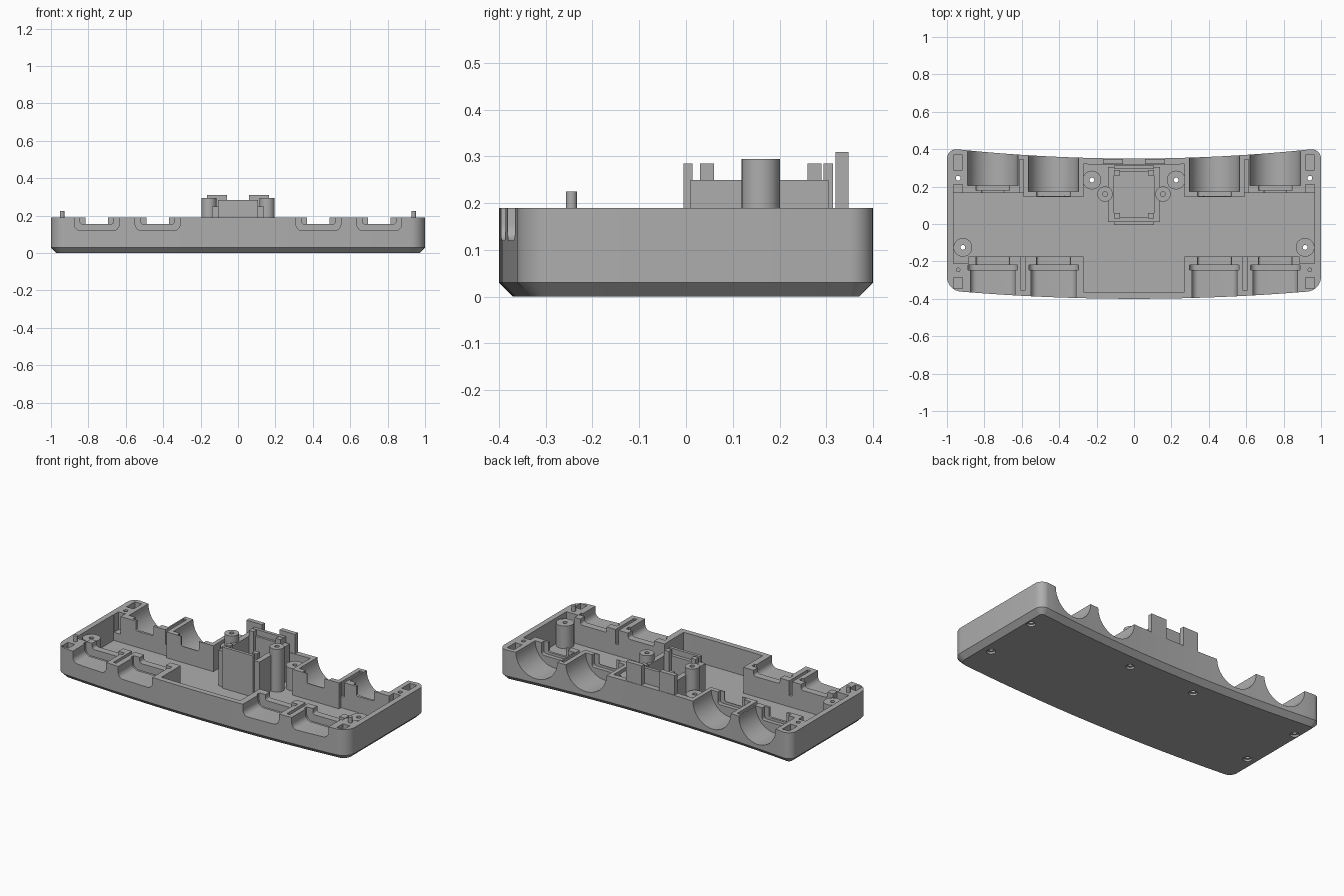
import bpy, bmesh, math

if "Cube" in bpy.data.objects:
    bpy.data.objects.remove(bpy.data.objects["Cube"])

grey = bpy.data.materials.new("plain grey")
grey.use_nodes = True
grey.diffuse_color = (0.42, 0.42, 0.42, 1)
grey.node_tree.nodes["Principled BSDF"].inputs["Base Color"].default_value = grey.diffuse_color

TOP = 0.19
FLOOR = 0.03


def loft(name, rings):
    """Closed solid through matching rings of points."""
    bm = bmesh.new()
    loops = [[bm.verts.new(p) for p in ring] for ring in rings]
    n = len(loops[0])
    for a, b in zip(loops, loops[1:]):
        for i in range(n):
            j = (i + 1) % n
            bm.faces.new((a[i], a[j], b[j], b[i]))
    bm.faces.new(loops[0][::-1])
    bm.faces.new(loops[-1])
    bmesh.ops.recalc_face_normals(bm, faces=bm.faces)
    me = bpy.data.meshes.new(name)
    bm.to_mesh(me)
    bm.free()
    me.materials.append(grey)
    ob = bpy.data.objects.new(name, me)
    bpy.context.collection.objects.link(ob)
    return ob


def rect(x0, x1, y0, y1, z):
    return [(x0, y0, z), (x1, y0, z), (x1, y1, z), (x0, y1, z)]


def box(name, x0, x1, y0, y1, z0, z1):
    return loft(name, [rect(x0, x1, y0, y1, z0), rect(x0, x1, y0, y1, z1)])


def turned(name, x, y, profile, n=32):
    """Round part around a vertical axis from (radius, z) pairs."""
    angles = [2 * math.pi * i / n for i in range(n)]
    return loft(name, [[(x + r * math.cos(a), y + r * math.sin(a), z) for a in angles]
                       for r, z in profile])


def along_y(name, points, y0, y1):
    return loft(name, [[(x, y, z) for x, z in points] for y in (y0, y1)])


def boolean(target, cutters, operation="DIFFERENCE"):
    for c in cutters:
        mod = target.modifiers.new("cut", "BOOLEAN")
        mod.operation, mod.solver, mod.object = operation, "EXACT", c
        bpy.context.view_layer.update()
        deps = bpy.context.evaluated_depsgraph_get()
        me = bpy.data.meshes.new_from_object(target.evaluated_get(deps))
        target.modifiers.clear()
        target.data = me
        bpy.data.objects.remove(c)


def front_y(x):
    return -0.4 + 0.045 * x * x


def back_y(x):
    return 0.35 + 0.055 * x * x


def outline(inset, z, rf=0.08, rb=0.05):
    """Bowed case outline with rounded corners."""
    pts = []
    rf, rb = max(rf - inset, 0.03), max(rb - inset, 0.02)
    edge = 1 - inset
    xf, xb = edge - rf, edge - rb
    yf, yb = front_y(xf) + inset + rf, back_y(xb) - inset - rb
    steps = 24

    def corner(cx, cy, r, start):
        for i in range(1, 8):
            a = math.radians(start + 90 * i / 8)
            pts.append((cx + r * math.cos(a), cy + r * math.sin(a), z))

    for i in range(steps + 1):
        x = -xf + 2 * xf * i / steps
        pts.append((x, front_y(x) + inset, z))
    corner(xf, yf, rf, -90)
    pts.append((edge, yf, z))
    pts.append((edge, yb, z))
    corner(xb, yb, rb, 0)
    for i in range(steps + 1):
        x = xb - 2 * xb * i / steps
        pts.append((x, back_y(x) - inset, z))
    corner(-xb, yb, rb, 90)
    pts.append((-edge, yb, z))
    pts.append((-edge, yf, z))
    corner(-xf, yf, rf, 180)
    return pts


def trough(cx, half, depth, r):
    """U profile with rounded lower corners, open past the rim."""
    pts = [(cx + half, 0.25), (cx - half, 0.25)]
    for side, start in ((-1, 180), (1, 270)):
        for i in range(7):
            a = math.radians(start + 15 * i)
            pts.append((cx + side * (half - r) + r * math.cos(a), depth + r + r * math.sin(a)))
    return pts


def disc(cx, r):
    return [(cx + r * math.cos(math.tau * i / 48), TOP + r * math.sin(math.tau * i / 48))
            for i in range(48)]


# Case with chamfered underside
case = loft("case", [outline(0.03, 0), outline(0, FLOOR), outline(0, TOP)])

# Cavity, leaving cable supports and screw bosses standing
cavity = loft("cavity", [outline(0.034, FLOOR), outline(0.034, 0.3)])
solids = []
for s in (-1, 1):
    def span(name, a, b, *rest):
        return box(name, min(s * a, s * b), max(s * a, s * b), *rest)

    solids += [span("front_support", 0.27, 0.885, -0.6, -0.175, 0, 0.4),
               span("front_corner", 0.88, 1.1, -0.61, -0.21, 0, 0.4),
               span("back_inner_support", 0.27, 0.59, 0.145, 0.6, 0, 0.4),
               span("back_outer_support", 0.58, 1.1, 0.165, 0.61, 0, 0.4),
               turned("front_boss", s * 0.915, -0.125, [(0.05, 0), (0.05, 0.17)]),
               turned("back_boss", s * 0.225, 0.235, [(0.05, 0), (0.05, 0.17)])]
boolean(cavity, solids)

# Cable sockets, grooves, pockets and screw holes
cuts = [cavity]
for s in (-1, 1):
    for cx, end in ((0.43, 0.175), (0.755, 0.205)):
        x = s * cx
        cuts += [along_y("front_channel", trough(x, 0.12, 0.12, 0.035), -0.5, -0.24),
                 along_y("front_flange", trough(x, 0.132, 0.11, 0.035), -0.245, -0.218),
                 along_y("front_neck", trough(x, 0.09, 0.155, 0.015), -0.23, -0.12),
                 along_y("back_socket", disc(x, 0.134), end, 0.5),
                 along_y("back_neck", trough(x, 0.09, 0.115, 0.015), end - 0.025, end + 0.02),
                 along_y("back_slot", trough(x, 0.06, 0.13, 0.01), 0.1, end)]
    cuts += [span("front_groove", 0.584, 0.604, -0.355, -0.17, 0.1, 0.3),
             span("back_groove", 0.592, 0.612, 0.14, 0.345, 0.1, 0.3),
             span("back_pocket", 0.918, 0.965, 0.29, 0.37, 0.08, 0.3),
             span("side_pocket", 0.918, 0.965, 0.155, 0.21, 0.08, 0.3),
             span("front_pocket", 0.918, 0.965, -0.345, -0.285, 0.08, 0.3)]
    for hx, hy in ((0.94, 0.245), (0.225, 0.235), (0.915, -0.125)):
        cuts.append(turned("screw_hole", s * hx, hy,
                           [(0.025, -0.01), (0.025, 0.012), (0.013, 0.012), (0.013, 0.3)], 20))
# the span helper mirrors with the loop's current side
boolean(case, cuts)
parts = [case]

# Central open holder with raised end plates and corner posts
outer, inner = (-0.14, 0.14, 0.01, 0.305), (-0.107, 0.107, 0.035, 0.28)
parts.append(loft("holder_frame", [rect(*outer, 0.02), rect(*outer, 0.25),
                                   rect(*inner, 0.25), rect(*inner, 0.034)]))
parts.append(box("holder_front_plate", -0.107, 0.107, -0.005, 0.014, 0.02, 0.285))
parts.append(box("holder_back_plate", -0.107, 0.107, 0.294, 0.314, 0.02, 0.285))

for s, side in ((1, "left"), (-1, "right")):
    for y, end in ((0.045, "front"), (0.275, "back")):
        parts.append(box(f"{side}_{end}_holder_post", s * 0.092 - 0.016, s * 0.092 + 0.016,
                         y - 0.015, y + 0.015, 0.02, 0.285))
    parts.append(box(f"{side}_wall_tab", s * 0.113 - 0.053, s * 0.113 + 0.053,
                     0.32, 0.348, 0.1, 0.31))
    parts.append(turned(f"{side}_pillar", s * 0.155, 0.16,
                        [(0.041, 0.02), (0.041, 0.295), (0.013, 0.295), (0.013, 0.2)]))
    parts.append(turned(f"{side}_locating_pin", s * 0.94, -0.245,
                        [(0.012, 0.1), (0.012, 0.225)], 20))

# Smooth curves, crisp edges
bpy.ops.object.select_all(action="DESELECT")
for ob in parts:
    ob.select_set(True)
bpy.context.view_layer.objects.active = case
bpy.ops.object.shade_smooth_by_angle(angle=math.radians(30))
